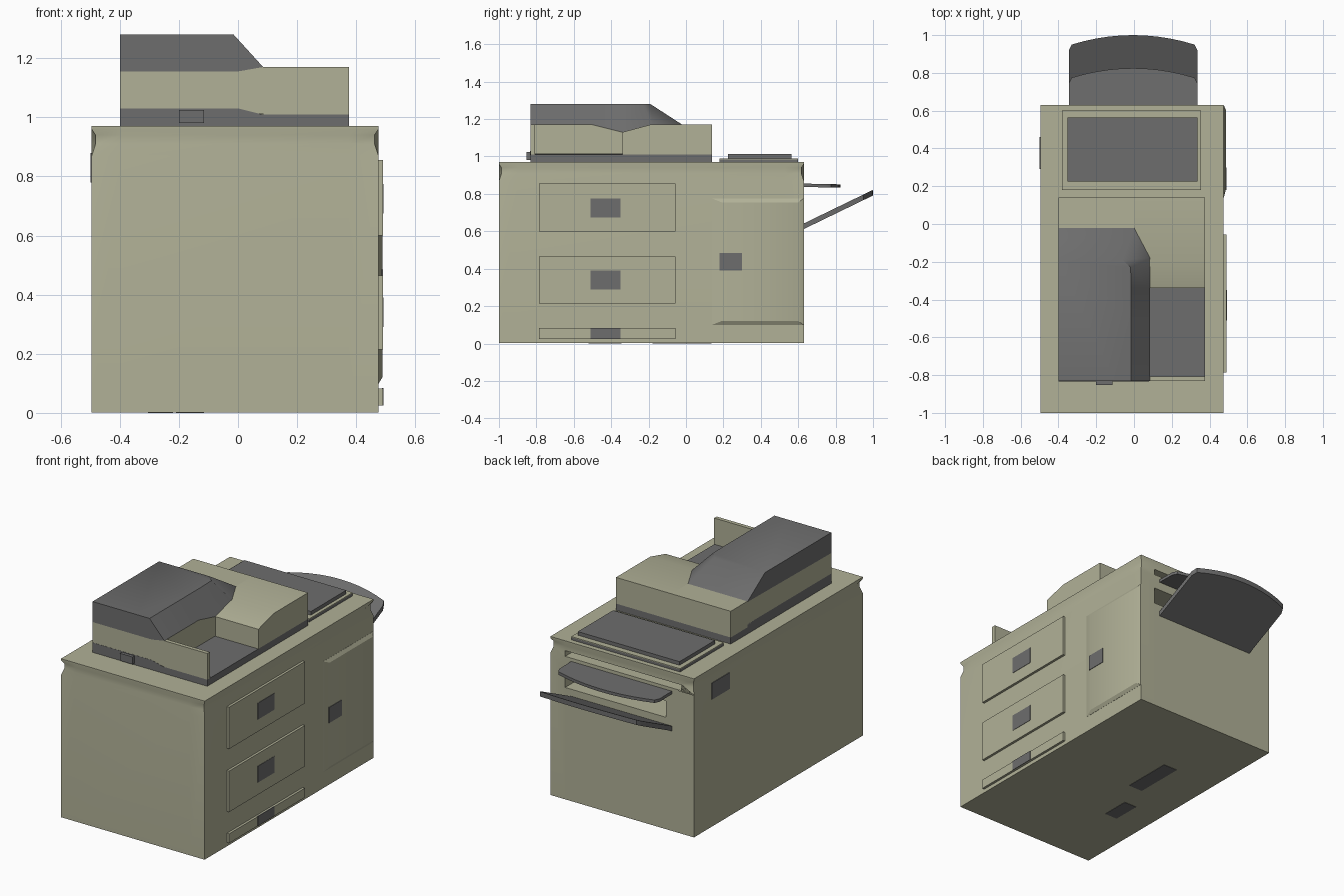
import bpy
import bmesh
import math

if "Cube" in bpy.data.objects:
    bpy.data.objects.remove(bpy.data.objects["Cube"], do_unlink=True)


def material(name, colour):
    mat = bpy.data.materials.new(name)
    mat.use_nodes = True
    mat.diffuse_color = colour
    mat.node_tree.nodes["Principled BSDF"].inputs["Base Color"].default_value = colour
    return mat


BEIGE = material("warm beige", (0.44, 0.44, 0.31, 1))
GREY = material("dark grey", (0.155, 0.155, 0.155, 1))


def loft(name, rings, mat, first=True, last=True, smooth=None):
    """Skin a list of equal-length point rings, with optional end caps."""
    bm = bmesh.new()
    loops = [[bm.verts.new(p) for p in ring] for ring in rings]
    for a, b in zip(loops, loops[1:]):
        for i in range(len(a)):
            j = (i + 1) % len(a)
            bm.faces.new((a[i], a[j], b[j], b[i]))
    if first:
        bm.faces.new(loops[0])
    if last:
        bm.faces.new(loops[-1])
    bmesh.ops.recalc_face_normals(bm, faces=bm.faces)
    mesh = bpy.data.meshes.new(name)
    bm.to_mesh(mesh)
    bm.free()
    obj = bpy.data.objects.new(name, mesh)
    bpy.context.collection.objects.link(obj)
    mesh.materials.append(mat)
    if smooth:
        activate(obj)
        bpy.ops.object.shade_smooth_by_angle(angle=math.radians(smooth))
    return obj


def activate(obj):
    bpy.ops.object.select_all(action="DESELECT")
    obj.select_set(True)
    bpy.context.view_layer.objects.active = obj


def box(name, x, y, z, mat):
    rings = [[(x[0], y[0], h), (x[1], y[0], h), (x[1], y[1], h), (x[0], y[1], h)] for h in z]
    return loft(name, rings, mat)


# Cabinet: rectangular, with pinched corners just below the top
X0, X1, Y0, Y1, TOP = -0.495, 0.475, -1.0, 0.63, 0.97


def cabinet_ring(z, pinch):
    ring = []
    for x, y, sx, sy in ((X0, Y0, 1, 1), (X1, Y0, -1, 1), (X1, Y1, -1, -1), (X0, Y1, 1, -1)):
        along_x, along_y = (x + sx * 0.1, y, z), (x, y + sy * 0.1, z)
        corner = (x + sx * pinch, y + sy * pinch, z)
        ring += [along_y, corner, along_x] if sx == sy else [along_x, corner, along_y]
    return ring


levels = ((0.002, 0), (0.87, 0), (0.91, 0.013), (0.94, 0.013), (0.96, 0), (TOP, 0))
cabinet = loft("cabinet", [cabinet_ring(z, p) for z, p in levels], BEIGE, smooth=30)

# Paper exit slots cut into the back
for name, x, y, z in (
    ("upper_slot_cutter", (-0.41, 0.375), (0.5, 0.7), (0.875, 0.91)),
    ("lower_slot_cutter", (-0.305, 0.375), (0.4, 0.7), (0.685, 0.785)),
):
    cutter = box(name, x, y, z, BEIGE)
    cutter.hide_render = True
    mod = cabinet.modifiers.new("slot", "BOOLEAN")
    mod.operation = "DIFFERENCE"
    mod.solver = "EXACT"
    mod.object = cutter
    activate(cabinet)
    bpy.ops.object.modifier_apply(modifier=mod.name)
    bpy.data.objects.remove(cutter, do_unlink=True)

# Drawers with grip plates
for label, z, grip in (
    ("upper", (0.6, 0.855), (0.675, 0.775)),
    ("middle", (0.215, 0.465), (0.29, 0.39)),
    ("bottom", (0.025, 0.082), (0.025, 0.084)),
):
    box(label + "_drawer", (0.46, 0.49), (-0.785, -0.055), z, BEIGE)
    box(label + "_drawer_grip", (0.487, 0.492), (-0.51, -0.35), grip, GREY)


# Raised side door with sloping edges
def door_ring(x, y0, y1, z0, z1):
    return [(x, y0, z0), (x, y1, z0), (x, y1, z1), (x, y0, z1)]


loft("side_door", [door_ring(0.47, 0.14, 0.628, 0.1, 0.775),
                   door_ring(0.476, 0.14, 0.628, 0.1, 0.775),
                   door_ring(0.488, 0.19, 0.6, 0.12, 0.755)], BEIGE, smooth=30)
box("side_door_grip", (0.486, 0.491), (0.18, 0.3), (0.39, 0.485), GREY)
box("far_side_plate", (-0.499, -0.494), (0.29, 0.46), (0.78, 0.88), GREY)
box("underside_plate_long", (-0.21, -0.115), (-0.18, 0.135), (0, 0.005), GREY)
box("underside_plate_short", (-0.305, -0.22), (-0.52, -0.345), (0, 0.005), GREY)

# Control panel behind the lid
box("panel_gasket", (-0.38, 0.355), (0.18, 0.6), (0.965, 0.985), GREY)
box("panel_frame", (-0.38, 0.355), (0.18, 0.6), (0.985, 0.99), BEIGE)
box("panel_face", (-0.352, 0.335), (0.225, 0.565), (0.985, 1.012), GREY)

# Lid base, stepped up beneath the feeder
box("lid_base", (-0.4, 0.375), (-0.832, 0.14), (0.965, 1.01), GREY)
step = ((-0.4, 1.005), (0.08, 1.01), (0, 1.03), (-0.4, 1.03))
loft("feeder_base", [[(x, y, z) for x, z in step] for y in (-0.833, -0.02)], GREY)
box("lid_handle", (-0.2, -0.115), (-0.852, -0.83), (0.98, 1.025), GREY)

# Lid block with a dipped front edge, and the front wall of the tray
block = ((-0.34, 1.01), (-0.34, 1.13), (-0.19, 1.17), (0.14, 1.17), (0.14, 1.01))
loft("lid_block", [[(x, y, z) for y, z in block] for x in (0, 0.375)], BEIGE, smooth=30)
box("lid_block_far", (-0.4, 0), (-0.02, 0.14), (1.01, 1.17), BEIGE)
box("tray_front_wall", (0.084, 0.375), (-0.832, -0.808), (1.01, 1.17), BEIGE)

# Document feeder: beige sides below a sloped grey cover
seam = [(-0.4, -0.832, 1.155), (0, -0.832, 1.155), (0.085, -0.832, 1.17), (0.085, -0.5, 1.17),
        (0.085, -0.34, 1.13), (0.085, -0.18, 1.17), (0, -0.02, 1.17), (-0.4, -0.02, 1.165)]
crown = [(-0.4, -0.832), (-0.1, -0.832), (-0.015, -0.832), (-0.015, -0.5),
         (-0.015, -0.34), (-0.018, -0.23), (-0.06, -0.19), (-0.4, -0.19)]
loft("feeder_sides", [[(x, y, 1.012) for x, y, z in seam], seam], BEIGE, last=False)
loft("feeder_cover", [seam, [(x, y, 1.28) for x, y in crown]], GREY, first=False, smooth=40)


# Output trays with bowed ends and rounded corners
def tray(name, root, side, bow, height, slope, thick):
    outline = [(-0.345, root), (0.335, root), (0.335, side - 0.03)]
    for i in range(11):
        t = 1 - i / 5
        outline.append((0.325 * t - 0.005, side + bow * (1 - t * t)))
    outline.append((-0.345, side - 0.03))
    rings = [[(x, y, height + slope * (y - Y1) + dz) for x, y in outline] for dz in (0, thick)]
    loft(name, rings, GREY, smooth=30)


tray("upper_tray", 0.61, 0.775, 0.05, 0.837, -0.02, 0.018)
tray("lower_tray", 0.625, 0.95, 0.05, 0.612, 0.485, 0.03)
